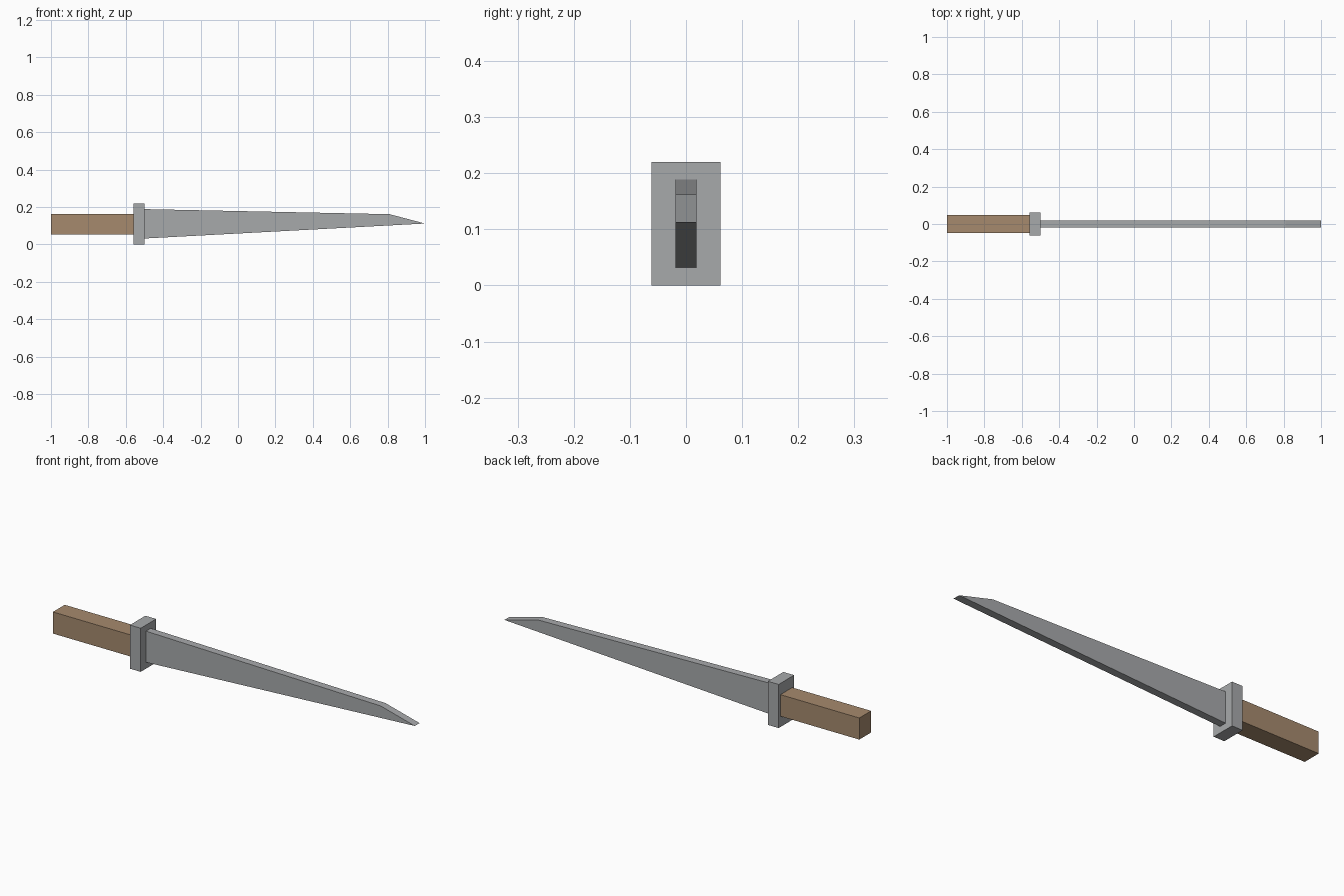
import bpy, bmesh

if "Cube" in bpy.data.objects:
    bpy.data.objects.remove(bpy.data.objects["Cube"])


def material(name, rgb):
    m = bpy.data.materials.new(name)
    m.diffuse_color = (*rgb, 1.0)
    m.use_nodes = True
    m.node_tree.nodes["Principled BSDF"].inputs["Base Color"].default_value = m.diffuse_color
    return m


steel = material("steel_grey", (0.39, 0.40, 0.41))
wood = material("brown_wood", (0.38, 0.255, 0.155))


def plate(name, profile, half_width, mat):
    """Extrude an (x, z) outline symmetrically along y."""
    bm = bmesh.new()
    face = bm.faces.new([bm.verts.new((x, -half_width, z)) for x, z in profile])
    ext = bmesh.ops.extrude_face_region(bm, geom=[face])
    verts = [g for g in ext["geom"] if isinstance(g, bmesh.types.BMVert)]
    bmesh.ops.translate(bm, vec=(0, 2 * half_width, 0), verts=verts)
    bmesh.ops.recalc_face_normals(bm, faces=bm.faces)
    me = bpy.data.meshes.new(name)
    bm.to_mesh(me)
    bm.free()
    me.materials.append(mat)
    ob = bpy.data.objects.new(name, me)
    bpy.context.collection.objects.link(ob)
    return ob


def rect(x0, x1, z0, z1):
    return [(x0, z0), (x1, z0), (x1, z1), (x0, z1)]


# Square wooden grip
plate("handle", rect(-1.0, -0.56, 0.054, 0.163), 0.047, wood)
# Rectangular hand guard
plate("guard", rect(-0.56, -0.50, 0.0, 0.22), 0.0615, steel)
# Tapered blade with clipped point
plate("blade", [(-0.50, 0.032), (1.0, 0.112), (0.81, 0.162), (-0.50, 0.189)],
      0.019, steel)
